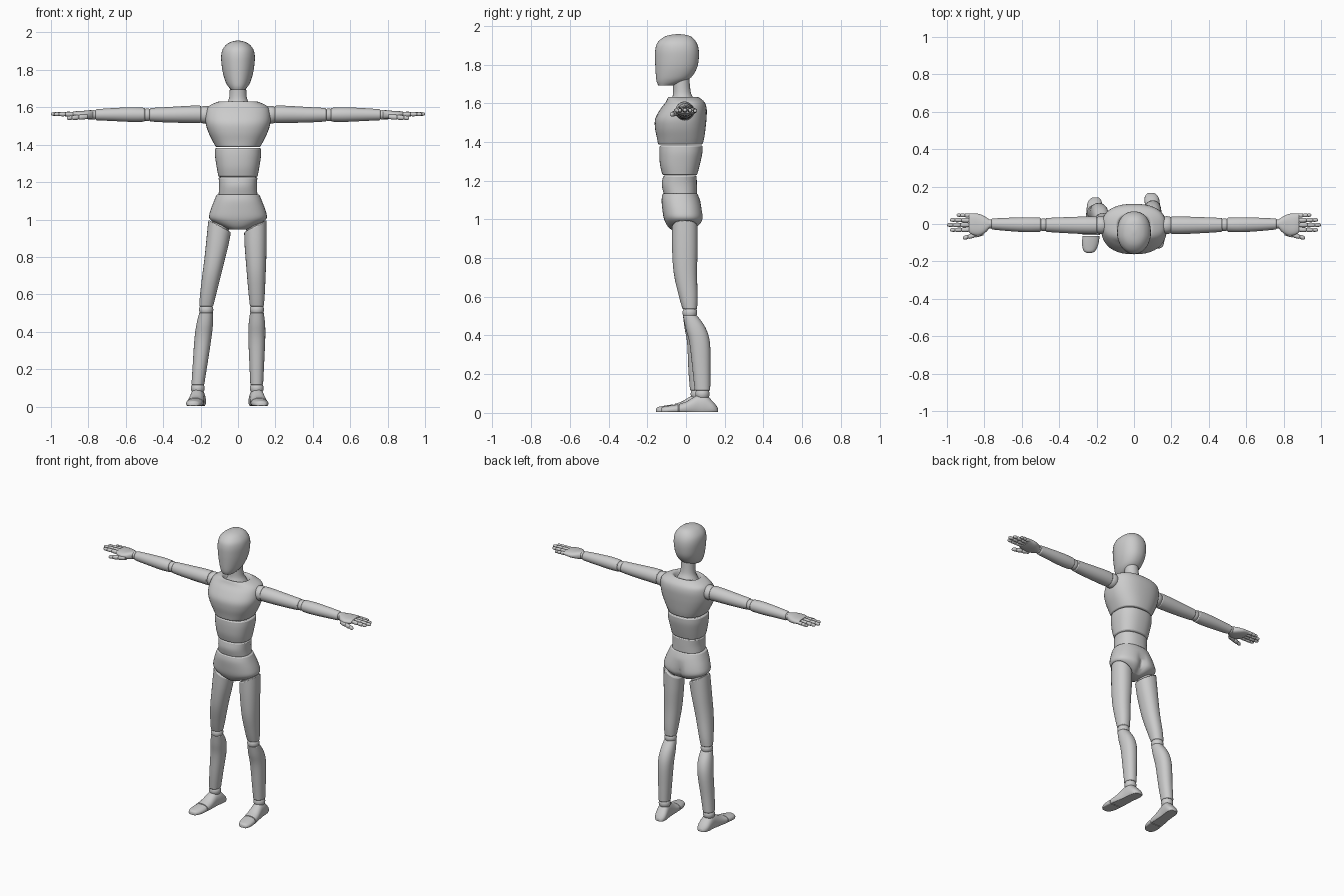
import bpy, bmesh, math
from mathutils import Vector

if "Cube" in bpy.data.objects:
    bpy.data.objects.remove(bpy.data.objects["Cube"])

AXES = {'z': lambda t, a, b: (a, b, t), 'x': lambda t, a, b: (t, a, b), 'y': lambda t, a, b: (a, t, b)}


def smooth_sections(secs, steps):
    """Catmull-Rom interpolation through the given cross-sections."""
    out = []
    for i in range(len(secs) - 1):
        p = [secs[max(i - 1, 0)], secs[i], secs[i + 1], secs[min(i + 2, len(secs) - 1)]]
        for s in range(steps):
            u = s / steps
            out.append([0.5 * (2 * b + (c - a) * u + (2 * a - 5 * b + 4 * c - d) * u * u
                               + (3 * b - a - 3 * c + d) * u ** 3) for a, b, c, d in zip(*p)])
    return out + [list(secs[-1])]


def loft(name, axis, secs, power=2.0, n=40, steps=4, bevel=0.006, shape=None):
    """Loft through superellipses; a section is (t, centre a, centre b, radius a, radius b)."""
    bm = bmesh.new()
    rings = []
    for t, ca, cb, ra, rb in smooth_sections(secs, steps):
        ring = []
        for k in range(n):
            w = 2 * math.pi * k / n
            c, s = math.cos(w), math.sin(w)
            a = ca + ra * math.copysign(abs(c) ** (2 / power), c)
            b = cb + rb * math.copysign(abs(s) ** (2 / power), s)
            p = Vector(AXES[axis](t, a, b))
            ring.append(bm.verts.new(shape(p) if shape else p))
        rings.append(ring)
    for r0, r1 in zip(rings, rings[1:]):
        for k in range(n):
            bm.faces.new((r0[k], r0[(k + 1) % n], r1[(k + 1) % n], r1[k]))
    bm.faces.new(rings[0])
    bm.faces.new(rings[-1])
    bmesh.ops.recalc_face_normals(bm, faces=bm.faces)
    me = bpy.data.meshes.new(name)
    bm.to_mesh(me)
    bm.free()
    ob = bpy.data.objects.new(name, me)
    bpy.context.collection.objects.link(ob)
    if bevel:
        m = ob.modifiers.new("rim", 'BEVEL')
        m.width, m.segments, m.limit_method, m.angle_limit = bevel, 2, 'ANGLE', math.radians(50)
    finish(ob)
    return ob


def finish(ob):
    bpy.ops.object.select_all(action='DESELECT')
    ob.select_set(True)
    bpy.context.view_layer.objects.active = ob
    bpy.ops.object.shade_smooth_by_angle(angle=math.radians(40))


def ball(name, loc, r):
    bpy.ops.mesh.primitive_uv_sphere_add(segments=28, ring_count=16, radius=r, location=loc)
    ob = bpy.context.object
    ob.name = name
    finish(ob)


def body(rows):
    """Rows (z, half width, front y, back y) to centred sections."""
    return [(z, 0, (f + b) / 2, w, (b - f) / 2) for z, w, f, b in rows]


# head: egg-shaped skull with a flatter, narrower face
def face(p):
    if p.y < -0.07:
        p.x *= 1 - 1.2 * (-0.07 - p.y)
    return p


loft("head", 'z', body([
    (1.692, .036, -.143, -.065), (1.71, .052, -.151, -.01), (1.735, .066, -.155, .028),
    (1.78, .080, -.158, .056), (1.83, .088, -.160, .066), (1.875, .090, -.159, .066),
    (1.91, .082, -.149, .056), (1.937, .060, -.122, .036), (1.951, .034, -.09, .01),
    (1.957, .008, -.05, -.03)]), power=2.25, bevel=.004, shape=face)
loft("neck", 'z', body([(1.58, .085, -.095, .06), (1.62, .060, -.075, .042), (1.66, .046, -.066, .024),
                        (1.75, .043, -.07, .016)]))

# torso: chest with a sunken collar, then ribcage and waist
loft("chest", 'z', body([
    (1.387, .118, -.144, .086), (1.42, .136, -.15, .094), (1.47, .160, -.160, .101),
    (1.52, .174, -.159, .106), (1.57, .173, -.132, .107), (1.605, .158, -.105, .096),
    (1.629, .108, -.093, .068), (1.628, .088, -.084, .053), (1.60, .072, -.075, .04)]), power=2.4)
loft("ribs", 'z', body([(1.228, .104, -.121, .057), (1.28, .114, -.134, .071),
                        (1.34, .123, -.138, .084), (1.382, .123, -.136, .086)]), power=2.4, bevel=.01)
loft("waist", 'z', body([(1.13, .104, -.115, .056), (1.18, .101, -.125, .056), (1.226, .104, -.117, .055)]), power=2.3)


# pelvis: cleft at the back, tapering to the crotch between the leg openings
def cleft(p):
    if p.y > 0:
        p.y *= 1 - .3 * math.exp(-(p.x / .025) ** 2) * max(0, min(1, (1.09 - p.z) / .08))
    return p


loft("pelvis", 'z', body([
    (.946, .045, -.075, .035), (.962, .085, -.093, .062), (.985, .130, -.107, .083),
    (1.01, .154, -.116, .09), (1.05, .147, -.122, .085), (1.10, .128, -.126, .072),
    (1.134, .114, -.120, .058)]), power=2.3, shape=cleft)


# legs: (z, centre x, centre y, half width, half depth) posed separately for each side
def leg(side, sx, dy, hip, knee, ankle):
    def cut(p):  # slanted top of the thigh, higher on the outside
        k = max(0, min(1, (p.z - .80) / .15))
        p.z += k * .55 * (sx * p.x - abs(hip))
        return p
    mid = lambda a, b, u: a + (b - a) * u
    ball(side + "_hip_joint", (hip * .97, -.008, .965), .052)
    loft(side + "_thigh", 'z', [
        (.535, knee, .02, .037, .037), (.60, mid(hip, knee, .86), .012, .043, .048),
        (.72, mid(hip, knee, .55), -.003, .051, .060), (.85, mid(hip, knee, .22), -.006, .058, .066),
        (.965, hip, -.006, .060, .066)], power=2.2, shape=cut)
    ball(side + "_knee", (knee, .02, .518), .038)
    loft(side + "_shin", 'z', [
        (.115, ankle, .085 - dy, .034, .040), (.22, mid(ankle, knee, .26), .080 - dy * .9, .039, .046),
        (.36, mid(ankle, knee, .6), .071 - dy * .5, .045, .053),
        (.44, mid(ankle, knee, .82), .049 - dy * .2, .044, .052),
        (.505, knee, .02, .036, .036)], power=2.2)
    ball(side + "_ankle", (ankle, .085 - dy, .098), .037)
    turn = -.11 * sx

    def place(p):  # flat sole, turned slightly outward
        p.z = max(p.z, .004)
        p.x += ankle + turn * (p.y - .09)
        p.x -= sx * .02 * (sx < 0)* -1 * (p.y < -9)
        p.y -= dy
        return p

    foot = [(-.036, .046, .046), (.0, .044, .058), (.035, .041, .078), (.065, .039, .094),
            (.10, .040, .095), (.135, .039, .063), (.155, .030, .040), (.166, .016, .022)]
    loft(side + "_foot", 'y', [(y, 0, h * .4, w, h * .6) for y, w, h in foot],
         power=2.2, n=32, shape=place)
    toes = [(-.130, .014, .022), (-.122, .029, .030), (-.10, .040, .035), (-.07, .045, .040), (-.040, .045, .044)]
    loft(side + "_toes", 'y', [(y, 0, h * .4, w, h * .6) for y, w, h in toes],
         power=2.2, n=32, shape=place)


leg("left", 1, 0, .093, .101, .100)
leg("right", -1, .024, -.098, -.170, -.215)

# arms and hands, stretched out sideways, palms down
Z = 1.56
for side, s in (("left", 1), ("right", -1)):
    def out(p, s=s):
        p.x *= s
        return p

    def limb(name, secs, **kw):
        loft(side + "_" + name, 'x', secs, shape=out, n=kw.pop("n", 28), **kw)

    ball(side + "_shoulder", (s * .175, -.006, Z), .048)
    limb("upper_arm", [(.198, -.007, Z + .002, .047, .047), (.26, -.007, Z + .002, .047, .046),
                       (.38, -.006, Z, .042, .041), (.472, -.005, Z, .037, .036)])
    ball(side + "_elbow", (s * .485, -.004, Z), .034)
    limb("forearm", [(.498, -.004, Z, .038, .037), (.57, -.004, Z + .001, .040, .039),
                     (.68, -.002, Z + .001, .035, .034), (.762, 0, Z, .029, .029)])
    ball(side + "_wrist", (s * .772, 0, Z), .025)
    limb("palm", [(.775, 0, Z, .026, .024), (.80, -.004, Z, .046, .024), (.83, -.004, Z, .058, .021),
                  (.86, -.001, Z + .002, .057, .018), (.882, .005, Z + .003, .051, .014)], power=2.4)
    # fingers: three bulging segments each, pinched at the knuckles
    for name, x0, x1, y0, y1, z0, z1, r in (
            ("little_finger", .872, .948, .045, .048, Z + .002, Z, .0105),
            ("ring_finger", .876, .985, .020, .022, Z + .003, Z + .003, .0115),
            ("middle_finger", .876, 1.0, -.005, -.005, Z + .004, Z + .004, .012),
            ("index_finger", .876, .985, -.030, -.032, Z + .003, Z + .003, .0115),
            ("thumb", .805, .915, -.048, -.075, Z - .010, Z - .018, .0135)):
        secs = []
        for u, k in ((0, .9), (.2, 1.05), (.38, .98), (.42, .7), (.46, .95), (.6, .98), (.70, .9),
                     (.74, .65), (.78, .86), (.9, .82), (.97, .58), (1, .2)):
            secs.append((x0 + (x1 - x0) * u, y0 + (y1 - y0) * u, z0 + (z1 - z0) * u, r * k, r * k))
        limb(name, secs, n=14, steps=2, bevel=0, power=2.3)
